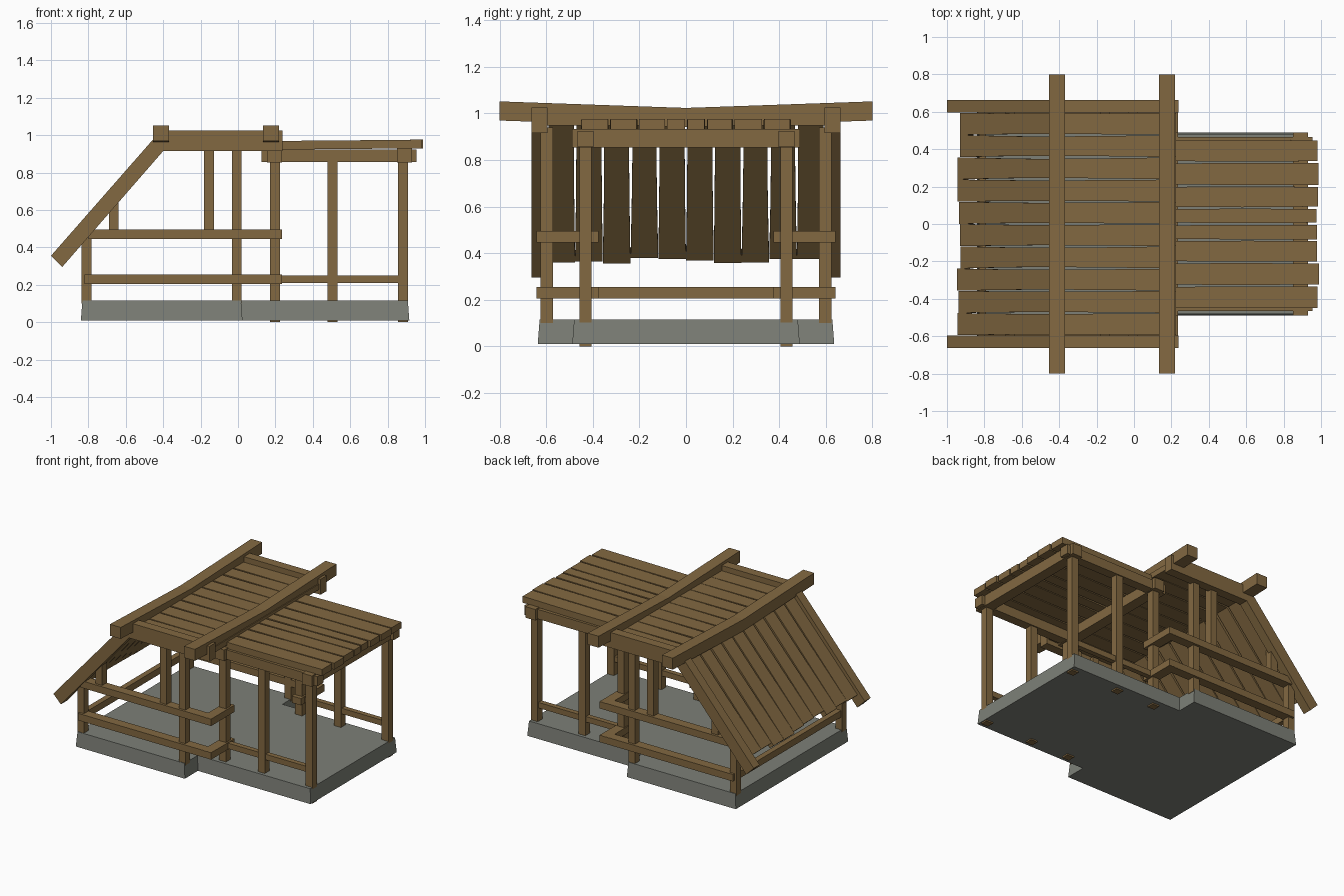
import bpy
import bmesh
import math
import random
from mathutils import Vector

random.seed(4)
if "Cube" in bpy.data.objects:
    bpy.data.objects.remove(bpy.data.objects["Cube"], do_unlink=True)


def material(name, rgb):
    mat = bpy.data.materials.new(name)
    mat.use_nodes = True
    color = (*rgb, 1)
    mat.diffuse_color = color
    mat.node_tree.nodes["Principled BSDF"].inputs["Base Color"].default_value = color
    return mat


WOOD = material("brown wood", (0.225, 0.14, 0.053))
STONE = material("grey stone", (0.205, 0.215, 0.185))


def finish(name, bm, mat):
    bmesh.ops.recalc_face_normals(bm, faces=bm.faces)
    mesh = bpy.data.meshes.new(name)
    bm.to_mesh(mesh)
    bm.free()
    mesh.materials.append(mat)
    obj = bpy.data.objects.new(name, mesh)
    bpy.context.collection.objects.link(obj)
    return obj


def loft(name, rings, mat=WOOD):
    """Skin matching rings of points and close both ends."""
    bm = bmesh.new()
    loops = [[bm.verts.new(p) for p in ring] for ring in rings]
    n = len(loops[0])
    for a, b in zip(loops, loops[1:]):
        for i in range(n):
            j = (i + 1) % n
            bm.faces.new((a[i], a[j], b[j], b[i]))
    bm.faces.new(loops[0])
    bm.faces.new(loops[-1])
    return finish(name, bm, mat)


def box(name, x, y, z):
    """Box from (low, high) ranges on each axis."""
    corners = [(x[0], y[0]), (x[1], y[0]), (x[1], y[1]), (x[0], y[1])]
    return loft(name, [[(*c, h) for c in corners] for h in z])


def around(center, half):
    return (center - half, center + half)


def plank(name, path, y, width, thick, waist):
    """Board along an (x, z) path, slightly narrowed between its ends."""
    pts = [Vector(p) for p in path]
    rings = []
    for i, p in enumerate(pts):
        before = (p - pts[i - 1]).normalized() if i else None
        after = (pts[i + 1] - p).normalized() if i < len(pts) - 1 else None
        d = ((before or after) + (after or before)).normalized()
        ref = after or before
        normal = Vector((-d.y, d.x))
        normal *= thick / 2 / max(0.5, d.dot(ref))
        w = width / 2 - waist[i]
        rings.append([(p.x + s * normal.x, y + t * w, p.y + s * normal.y)
                      for s, t in ((1, -1), (1, 1), (-1, 1), (-1, -1))])
    return loft(name, rings)


# Stone floor: wide room with a narrower porch, flared at the foot
def outline(grow, z):
    x0, xm, x1, wide, narrow = -0.832 - grow, 0.016 + grow, 0.908 + grow, 0.628 + grow, 0.48 + grow
    half = [(x0, -wide), (xm, -wide), (xm, -narrow), (x1, -narrow)]
    return [(x, y, z) for x, y in half] + [(x, -y, z) for x, y in reversed(half)]


loft("stone_floor", [outline(0.008, 0.01), outline(0, 0.115)], STONE)

# Sloped and flat side frame profile in x and z
FRAME = [(-1, 0.355), (-0.94, 0.295), (-0.4, 0.915), (0.238, 0.915), (0.238, 1.025), (-0.412, 1.025)]

for s, side in ((1, "left"), (-1, "right")):
    room, porch = s * 0.597, s * 0.431

    loft(side + "_roof_frame", [[(x, s * y, z) for x, z in FRAME] for y in (0.595, 0.662)])

    # Room posts
    for label, x, low, high in (("back", -0.81, 0.1, 0.48), ("corner", -0.006, 0.1, 0.94),
                                ("upper", -0.155, 0.48, 0.94), ("short_upper", -0.665, 0.48, 0.67)):
        box(f"{side}_{label}_post", around(x, 0.026), around(room, 0.027), (low, high))

    # Porch posts reach through the floor
    for label, x in (("inner", 0.197), ("middle", 0.505), ("front", 0.882)):
        box(f"{side}_porch_{label}_post", around(x, 0.027), around(porch, 0.026), (0, 0.88))

    # Room rails, each with a short return to the porch
    for label, x, z in (("lower", -0.82, 0.23), ("upper", -0.8, 0.471)):
        box(f"{side}_{label}_rail", (x, 0.236), around(s * 0.607, 0.034), around(z, 0.025))
        ends = sorted((s * 0.375, s * 0.642))
        box(f"{side}_{label}_return_rail", around(0.2, 0.036), ends, around(z, 0.0245))

    box(side + "_porch_rail", (0.2, 0.882), around(porch, 0.018), around(0.23, 0.02))
    box(side + "_porch_beam", (0.125, 0.955), around(porch, 0.034), (0.856, 0.924))

box("back_rail", around(-0.81, 0.02), (-0.6, 0.6), around(0.23, 0.024))

# Porch cross beams
for label, x in (("inner", 0.195), ("front", 0.89)):
    box(f"porch_{label}_cross_beam", around(x, 0.039), (-0.49, 0.49), (0.853, 0.932))

# Bent beams across the roof, raised at their tips
for label, x in (("back", -0.412), ("front", 0.176)):
    rings = []
    for y, lift in ((-0.8, 0.028), (0, 0), (0.8, 0.028)):
        rings.append([(x + a * 0.043, y, 0.982 + lift + b * 0.041)
                      for a, b in ((-1, -1), (1, -1), (1, 1), (-1, 1))])
    loft(label + "_roof_cross_beam", rings)

# Room roof boards run flat, then fold down the back
top, knee, foot = Vector((0.225, 0.968)), Vector((-0.405, 0.968)), Vector((-0.922, 0.38))
for i in range(10):
    end = foot + (knee - foot).normalized() * random.uniform(-0.018, 0.018)
    path = [top, top.lerp(knee, 0.5), knee, knee.lerp(end, 0.3), knee.lerp(end, 0.65), end]
    pinch = random.uniform(0.004, 0.008)
    waist = [0, pinch * 0.6, pinch, pinch, pinch * 0.6, 0]
    plank(f"room_roof_board_{i + 1}", path, (i - 4.5) * 0.119, 0.118, 0.04, waist)

# Porch roof boards, the middle pair narrower
edges = [0.001, 0.086, 0.205, 0.33, 0.453]
for s, side in ((1, "left"), (-1, "right")):
    for i, (a, b) in enumerate(zip(edges, edges[1:])):
        tip = random.uniform(0.968, 0.99)
        path = [(0.2, 0.946), (0.58, 0.949), (tip, 0.953)]
        plank(f"{side}_porch_roof_board_{i + 1}", path, s * (a + b) / 2,
              b - a - 0.007, 0.046, [0.003, 0, random.uniform(0, 0.004)])
